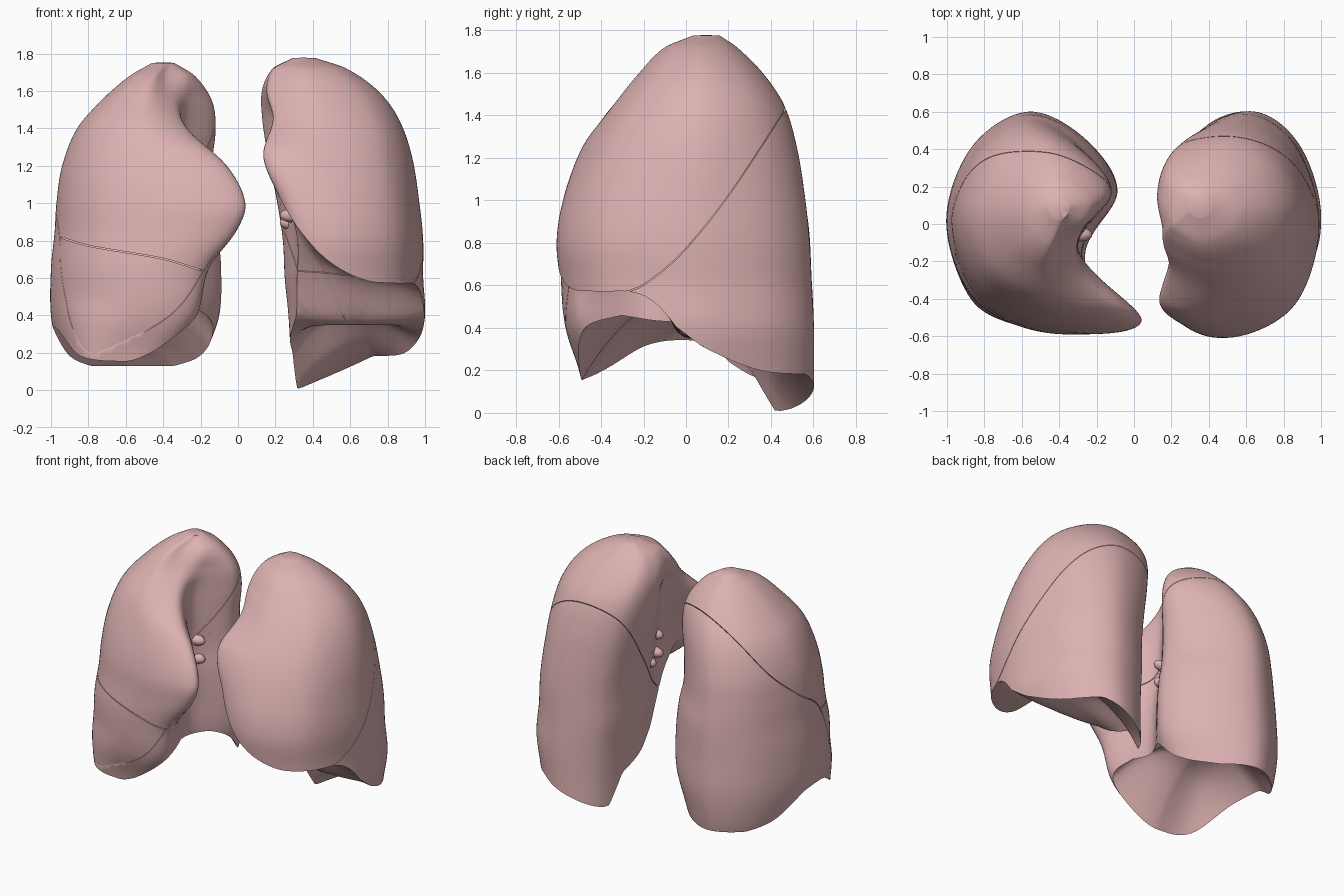
import bpy, bmesh, math
from mathutils import Vector

cube = bpy.data.objects.get("Cube")
if cube:
    bpy.data.objects.remove(cube, do_unlink=True)

pink = bpy.data.materials.new("soft_pink")
pink.use_nodes = True
tint = (0.72, 0.44, 0.44, 1)
pink.diffuse_color = tint
shader = next(n for n in pink.node_tree.nodes if n.type == "BSDF_PRINCIPLED")
shader.inputs["Base Color"].default_value = tint
shader.inputs["Roughness"].default_value = 0.6


def clamp(v):
    return max(0.0, min(1.0, v))


def spline(rows, t):
    """Smooth interpolation of rows, each (key, values...) with rising keys."""
    last = len(rows) - 1
    t = max(rows[0][0], min(rows[last][0], t))
    i = 0
    while i < last - 1 and t > rows[i + 1][0]:
        i += 1

    def slope(j, c):
        a, b = rows[max(j - 1, 0)], rows[min(j + 1, last)]
        return (b[c] - a[c]) / (b[0] - a[0])

    p, q = rows[i], rows[i + 1]
    span = q[0] - p[0]
    f = (t - p[0]) / span
    g = 1 - f
    return [g * g * (1 + 2 * f) * p[c] + f * f * (3 - 2 * f) * q[c]
            + span * f * g * (g * slope(i, c) - f * slope(i + 1, c))
            for c in range(1, len(p))]


def outline(rows, corner, z, u):
    """Point of the horizontal section at height z, u running around it."""
    lat, front, back, tip, hollow, rear = spline(rows, z)
    mid, half = (front + back) / 2, (back - front) / 2
    high = clamp((z - 1.3) / 0.4)
    square = clamp((0.5 - z) / 0.3)
    pts = [
        (tip + 0.38 * (lat - tip), -1),
        (tip + 0.82 * (lat - tip), -0.7 - 0.14 * square),
        (lat, 0),
        (rear + 0.85 * (lat - rear), 0.68),
        (rear + 0.52 * (lat - rear), 1),
        (rear + corner[0] * (lat - rear), corner[1]),
        (rear, 0.28),
        (hollow, -0.28),
        (tip, -0.9 + 0.3 * high),
    ]
    n = len(pts)
    ring = [(k, *pts[k % n]) for k in range(-1, n + 2)]
    x, y = spline(ring, u * n)
    return x, mid + half * y


def lung(name, side, rows, corner, base, dome, core):
    """Closed body: lofted wall, rounded top and a hollow underside."""
    around, tall, under = 112, 64, 18
    top = rows[-1][0]
    bm = bmesh.new()

    def vert(x, y, z):
        return bm.verts.new((side * x, y, z))

    rims = []
    for k in range(around):
        z = 0.3
        for _ in range(12):
            x, y = outline(rows, corner, z, k / around)
            z = (z + base(x, y)) / 2
        rims.append((x, y, z))
    rings = []
    # underside, from the middle out to the rim
    for j in range(1, under):
        f = j / under
        ring = []
        for x, y, z in rims:
            px, py = core[0] + f * (x - core[0]), core[1] + f * (y - core[1])
            floor = base(px, py) + dome(py) * (1 - f ** 3)
            ring.append(vert(px, py, floor + (z - base(x, y)) * f))
        rings.append(ring)
    # wall, from the rim up to the top
    for j in range(tall + 1):
        s = 1 - (1 - j / tall) ** 1.7
        ring = []
        for k, (_, _, low) in enumerate(rims):
            z = low + (top - low) * s
            ring.append(vert(*outline(rows, corner, z, k / around), z))
        rings.append(ring)
    for a, b in zip(rings, rings[1:]):
        for k in range(around):
            n = (k + 1) % around
            bm.faces.new((a[k], a[n], b[n], b[k]))
    # close both ends
    ends = ((rings[0], base(*core) + dome(core[1])), (rings[-1], top + 0.004))
    for ring, z in ends:
        centre = sum((v.co for v in ring), Vector()) / around
        hub = bm.verts.new((centre.x, centre.y, z))
        for k in range(around):
            bm.faces.new((ring[k], ring[(k + 1) % around], hub))
    return finish(name, bm)


def finish(name, bm):
    bmesh.ops.recalc_face_normals(bm, faces=bm.faces)
    mesh = bpy.data.meshes.new(name)
    bm.to_mesh(mesh)
    bm.free()
    mesh.materials.append(pink)
    obj = bpy.data.objects.new(name, mesh)
    bpy.context.collection.objects.link(obj)
    return obj


def below(line, place, lift):
    """Block filling everything under a fissure line."""
    lo, hi = line[0][0], line[-1][0]
    steps = 36
    pts = [(lo, -0.5)]
    for k in range(steps + 1):
        t = lo + (hi - lo) * k / steps
        pts.append((t, spline(line, t)[0] + lift))
    pts.append((hi, -0.5))
    bm = bmesh.new()
    sides = [[bm.verts.new(place(w, a, b)) for a, b in pts] for w in (-1.5, 1.5)]
    for ring in sides:
        bm.faces.new(ring)
    for k in range(len(pts)):
        n = (k + 1) % len(pts)
        bm.faces.new((sides[0][k], sides[0][n], sides[1][n], sides[1][k]))
    block = finish("fissure_cutter", bm)
    block.hide_render = True
    return block


def split(body, line, place, lower_name, upper_name):
    """Divide a body along a fissure, leaving a hairline gap."""
    parts = []
    for name, op, lift in ((lower_name, "INTERSECT", 0), (upper_name, "DIFFERENCE", 0.006)):
        block = below(line, place, lift)
        part = body.copy()
        part.data = body.data.copy()
        part.name = name
        bpy.context.collection.objects.link(part)
        mod = part.modifiers.new("fissure", "BOOLEAN")
        mod.operation, mod.solver, mod.object = op, "EXACT", block
        bpy.context.view_layer.objects.active = part
        bpy.ops.object.modifier_apply(modifier=mod.name)
        bpy.data.objects.remove(block, do_unlink=True)
        parts.append(part)
    bpy.data.objects.remove(body, do_unlink=True)
    return parts


# section rows: height, lateral, front, back, front edge, hollow, rear edge
left_rows = [
    (0, .92, -.55, .6, .32, .33, .28), (.2, .96, -.55, .6, .32, .33, .28),
    (.4, 1, -.56, .6, .32, .33, .27), (.6, .99, -.58, .59, .32, .32, .25),
    (.8, .99, -.6, .58, .3, .32, .24), (1, .97, -.57, .56, .24, .3, .21),
    (1.25, .93, -.48, .52, .14, .25, .16), (1.45, .86, -.34, .46, .2, .21, .13),
    (1.6, .75, -.22, .36, .18, .15, .13), (1.72, .58, -.1, .24, .22, .19, .19),
    (1.775, .42, .03, .16, .3, .29, .29)]
right_rows = [
    (.1, .93, -.48, .56, .42, .32, .2), (.2, .96, -.5, .58, .36, .3, .17),
    (.4, 1, -.56, .6, .23, .26, .1), (.65, 1, -.58, .59, .16, .28, .09),
    (.85, .98, -.58, .58, .01, .28, .11), (1, .97, -.57, .56, -.04, .3, .14),
    (1.2, .94, -.5, .53, .06, .3, .14), (1.4, .86, -.38, .47, .28, .3, .12),
    (1.55, .73, -.25, .38, .36, .27, .14), (1.68, .58, -.12, .25, .38, .27, .23),
    (1.75, .46, .02, .14, .36, .35, .34)]

# rim heights from front to back, and the raised inner front edge
left_rim = [(-.6, .58), (-.3, .56), (-.2, .52), (0, .37), (.1, .3), (.35, .2), (.6, .18)]
left_notch = [(.2, 1.1), (.3, .9), (.45, .72), (.6, .62), (.75, .575), (1, .575)]
left_dome = [(-.6, 0), (-.3, .02), (-.18, .05), (-.02, -.02), (.1, .06), (.3, .2), (.6, .05)]
right_rim = [(-.5, .15), (-.38, .2), (-.2, .28), (0, .31), (.1, .3), (.3, .18), (.45, .13)]


def left_base(x, y):
    rim = spline(left_rim, y)[0]
    raised = spline(left_notch, x)[0] - rim
    drop = 0.18 * clamp((.72 - x) / .4) * clamp((y - .3) / .12)
    return rim + max(0, raised) * clamp((-.05 - y) / .25) - drop


def right_base(x, y):
    inner = clamp((.6 - x) / .4) ** 1.5 * clamp((.2 - y) / .5)
    outer = clamp((x - .82) / .18) ** 2 * clamp((.3 - y) / .5)
    return spline(right_rim, y)[0] + 0.26 * inner + 0.06 * outer


left_lung = lung("left_lung", 1, left_rows, (.12, .82), left_base,
                 lambda y: spline(left_dome, y)[0], (.65, .05))
right_lung = lung("right_lung", -1, right_rows, (.19, .76), right_base,
                  lambda y: 0.22, (.58, 0))

# fissures between the lobes
left_oblique = [(-.8, .5), (-.4, .555), (-.25, .575), (-.13, .65), (0, .77),
                (.2, 1.02), (.47, 1.43), (.8, 1.95)]
right_oblique = [(-.7, -.2), (-.55, .18), (-.43, .5), (-.29, .83), (-.03, 1.03),
                 (.2, 1.22), (.42, 1.52), (1, 2.3)]
horizontal = [(-1.3, .9), (-.97, .82), (-.8, .77), (-.4, .7), (-.2, .64), (.3, .5)]
lobes = split(left_lung, left_oblique, lambda w, a, b: (w, a, b),
              "left_lower_lobe", "left_upper_lobe")
low, rest = split(right_lung, right_oblique, lambda w, a, b: (w, a - 0.4 * (w + 0.6), b),
                  "right_lower_lobe", "right_front")
lobes += [low] + split(rest, horizontal, lambda w, a, b: (a, w, b),
                       "right_middle_lobe", "right_upper_lobe")

# short airway and vessel stubs on the inner faces
for side, label in ((1, "left"), (-1, "right")):
    bm = bmesh.new()
    for k in range(5):
        spin = k * math.tau / 5
        made = bmesh.ops.create_icosphere(bm, subdivisions=2, radius=0.04)["verts"]
        for v in made:
            v.co.x *= 2
            v.co += Vector((side * 0.3, 0.07 * math.cos(spin), 1 + 0.11 * math.sin(spin)))
    lobes.append(finish(label + "_airway_stubs", bm))

bpy.ops.object.select_all(action="DESELECT")
for obj in lobes:
    obj.select_set(True)
bpy.context.view_layer.objects.active = lobes[0]
bpy.ops.object.shade_smooth_by_angle(angle=math.radians(40))
